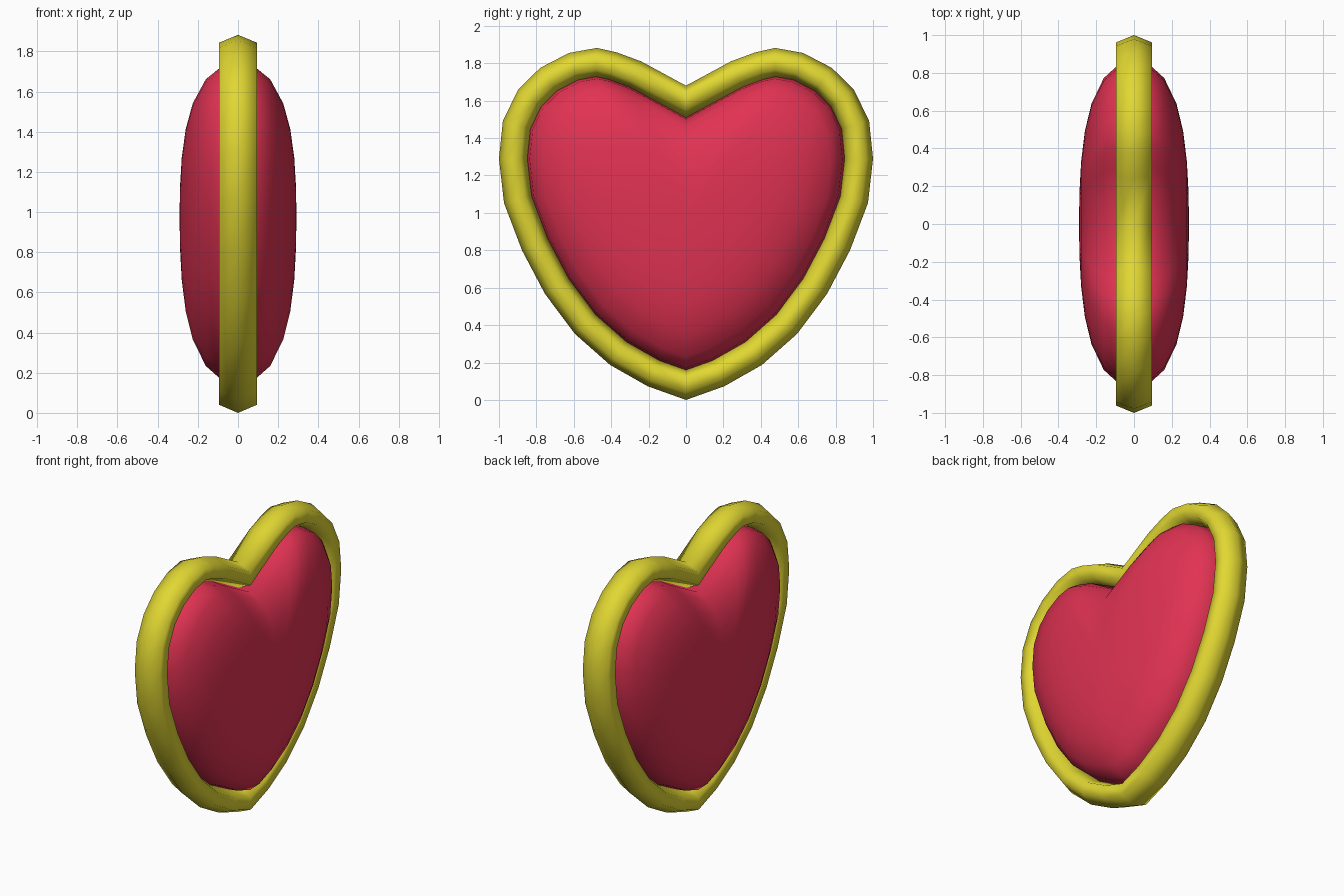
import bpy, bmesh, math
from mathutils import Vector

if "Cube" in bpy.data.objects:
    bpy.data.objects.remove(bpy.data.objects["Cube"])

# Outer heart outline (y, z): notch, right lobe, bottom tip
half = [(0, 1.68), (.24, 1.81), (.37, 1.858), (.476, 1.882), (.626, 1.855), (.78, 1.775),
        (.898, 1.658), (.979, 1.492), (1.0, 1.29), (.973, 1.053), (.877, .80),
        (.754, .567), (.594, .353), (.406, .187), (.205, .073), (0, 0)]
outline = [Vector(p) for p in half + [(-y, z) for y, z in half[-2:0:-1]]]


def inset(points, d):
    """Move a clockwise outline inward by d with mitred corners."""
    out = []
    for i, p in enumerate(points):
        a = (p - points[i - 1]).normalized()
        b = (points[(i + 1) % len(points)] - p).normalized()
        na, nb = Vector((a.y, -a.x)), Vector((b.y, -b.x))
        m = (na + nb).normalized()
        out.append(p + m * d / m.dot(na))
    return out


def material(name, rgb):
    m = bpy.data.materials.new(name)
    m.diffuse_color = (*rgb, 1)
    m.use_nodes = True
    m.node_tree.nodes["Principled BSDF"].inputs["Base Color"].default_value = m.diffuse_color
    return m


def finish(name, bm, mat):
    bmesh.ops.recalc_face_normals(bm, faces=bm.faces)
    for f in bm.faces:
        f.smooth = True
    me = bpy.data.meshes.new(name)
    bm.to_mesh(me)
    bm.free()
    me.materials.append(mat)
    ob = bpy.data.objects.new(name, me)
    bpy.context.collection.objects.link(ob)


def add_ring(bm, pts, x):
    return [bm.verts.new((x, p.x, p.y)) for p in pts]


def bridge(bm, r0, r1):
    n = len(r0)
    for i in range(n):
        j = (i + 1) % n
        bm.faces.new((r0[i], r0[j], r1[j], r1[i]))


# Six-sided rim following the heart outline
R, W = .076, .0945
bm = bmesh.new()
section = [(R * (1 - math.cos(k * math.pi / 3)),
            W * math.sin(k * math.pi / 3) / math.sin(math.pi / 3)) for k in range(6)]
rings = [add_ring(bm, inset(outline, d), x) for d, x in section]
for k in range(6):
    bridge(bm, rings[k], rings[(k + 1) % 6])
finish("heart_rim", bm, material("yellow", (.75, .68, .032)))

# Puffy cushion: shrinking heart rings domed to both sides
bm = bmesh.new()
edge = inset(outline, .15)
centre = Vector((0, .98))
profile = [(.985, .09), (.91, .16), (.75, .225), (.58, .26), (.39, .28), (.19, .289)]
middle = add_ring(bm, edge, 0)
for side in (1, -1):
    last = middle
    for s, x in profile:
        ring = add_ring(bm, [centre + (p - centre) * s for p in edge], side * x)
        bridge(bm, last, ring)
        last = ring
    tip = bm.verts.new((side * .291, centre.x, centre.y))
    for i in range(len(last)):
        bm.faces.new((last[i - 1], last[i], tip))
finish("heart_cushion", bm, material("red", (.75, .032, .085)))
